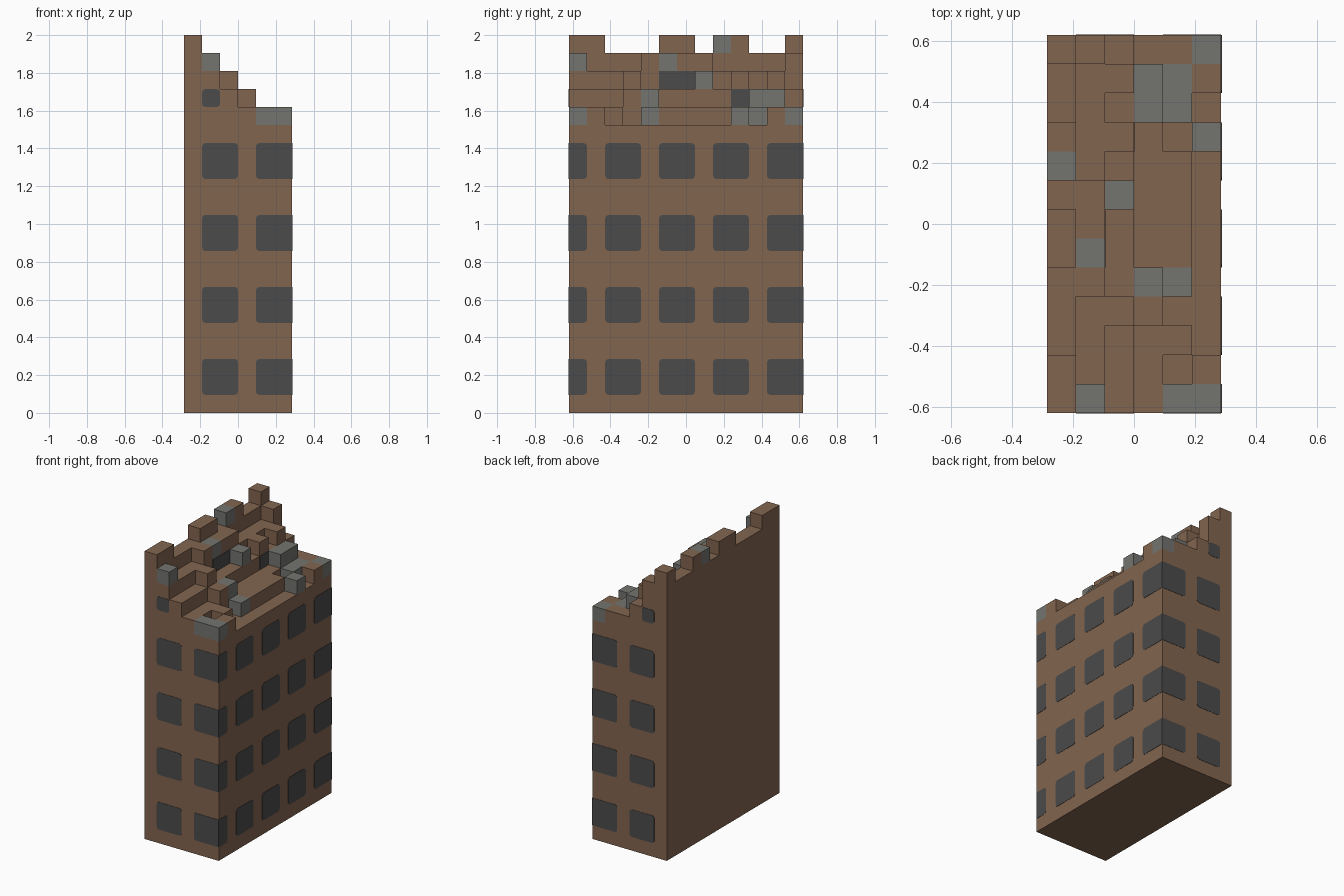
import bpy, bmesh, math
from mathutils import Vector

if "Cube" in bpy.data.objects:
    bpy.data.objects.remove(bpy.data.objects["Cube"], do_unlink=True)

U = 2 / 21            # block size
NX, NY = 6, 13        # blocks across and deep
HX, HY = NX * U / 2, NY * U / 2
THICK = 0.002


def material(name, rgb):
    m = bpy.data.materials.new(name)
    m.use_nodes = True
    m.diffuse_color = (*rgb, 1)
    m.node_tree.nodes["Principled BSDF"].inputs["Base Color"].default_value = (*rgb, 1)
    return m


BROWN = material("brown brick", (0.225, 0.13, 0.08))
GRAY = material("gray rubble", (0.172, 0.172, 0.16))
DARK = material("dark window", (0.07, 0.07, 0.07))


def finish(bm, name, mats):
    me = bpy.data.meshes.new(name)
    bm.to_mesh(me)
    bm.free()
    for m in mats:
        me.materials.append(m)
    ob = bpy.data.objects.new(name, me)
    bpy.context.collection.objects.link(ob)
    return ob


# Ruined top, one row per step from the tall side; # raised, G raised gray block
BASE = [20, 19, 18, 17, 16, 16]
STEPS = ["##...##.G#..#",
         "G...#G##....G".replace("....G", "....#"),
         "...#...G.#.#.",
         "...#G.....GG.",
         "G.#.G####.GG#",
         "G#.......G.#G"]


def height(i, j):
    if 0 <= i < NX and 0 <= j < NY:
        return BASE[i] + (STEPS[i][j] != ".")
    return 0


# Tower body: exposed faces of the stacked blocks
bm = bmesh.new()


def quad(points, gray):
    f = bm.faces.new([bm.verts.new((x * U - HX, y * U - HY, z * U)) for x, y, z in points])
    f.material_index = int(gray)


for i in range(NX):
    for j in range(NY):
        h, gray = height(i, j), STEPS[i][j] == "G"
        ring = [(i, j), (i + 1, j), (i + 1, j + 1), (i, j + 1)]
        quad([(*p, h) for p in ring], gray)
        quad([(*p, 0) for p in reversed(ring)], False)
        for k, (di, dj) in enumerate([(0, -1), (1, 0), (0, 1), (-1, 0)]):
            a, b = ring[k], ring[(k + 1) % 4]
            low = height(i + di, j + dj)
            levels = list(range(max(low, 16), h + 1))
            if low == 0:
                levels.insert(0, 0)
            for z0, z1 in zip(levels, levels[1:]):
                quad([(*a, z0), (*b, z0), (*b, z1), (*a, z1)], gray and z1 == h)
bmesh.ops.remove_doubles(bm, verts=bm.verts, dist=U / 100)
bmesh.ops.dissolve_limit(bm, angle_limit=0.01, verts=bm.verts, edges=bm.edges,
                         delimit={"MATERIAL"})
finish(bm, "tower_body", [BROWN, GRAY])


# Window plates: rounded panels lying on a wall, square where they meet a corner
def plate(bm, origin, along, out, a, b, z0, z1, round_a=True, round_b=True):
    pts = []
    corners = [(a, z0, 1, 1, round_a), (b, z0, -1, 1, round_b),
               (b, z1, -1, -1, round_b), (a, z1, 1, -1, round_a)]
    for k, (s, z, ds, dz, rounded) in enumerate(corners):
        r = 0.2 if rounded else 0
        for n in range(4 if rounded else 1):
            t = math.pi * (1 + k / 2 + n / 6)
            pts.append((s + r * ds + r * math.cos(t), z + r * dz + r * math.sin(t)))
    up = Vector((0, 0, U))
    vs = [bm.verts.new(origin + along * U * s + up * z) for s, z in pts]
    face = bm.faces.new(vs)
    ext = bmesh.ops.extrude_face_region(bm, geom=[face])["geom"]
    bmesh.ops.translate(bm, vec=out * THICK,
                        verts=[g for g in ext if isinstance(g, bmesh.types.BMVert)])


def finish_plates(bm, name):
    bmesh.ops.recalc_face_normals(bm, faces=bm.faces)
    finish(bm, name, [DARK])


X, Y = Vector((1, 0, 0)), Vector((0, 1, 0))
ROWS = range(1, 16, 4)

# Narrow walls, front and back
for name, side in (("front_windows", -1), ("back_windows", 1)):
    bm = bmesh.new()
    origin = Vector((-HX, side * HY, 0))
    for z in ROWS:
        plate(bm, origin, X, Y * side, 1, 3, z, z + 2)
        plate(bm, origin, X, Y * side, 4, 6, z, z + 2, round_b=False)
    plate(bm, origin, X, Y * side, 1, 2, 17, 18)
    finish_plates(bm, name)

# Long wall
bm = bmesh.new()
origin = Vector((HX, -HY, 0))
for z in ROWS:
    for y in range(-1, NY, 3):
        plate(bm, origin, Y, X, max(y, 0), y + 2, z, z + 2, y > 0, y + 2 < NY)
finish_plates(bm, "long_wall_windows")

# Window remains on the inner steps
bm = bmesh.new()
for column, y0, y1, z in ((2, 5, 7, 18), (3, 9, 10, 17)):
    plate(bm, Vector((column * U - HX, -HY, 0)), Y, X, y0, y1, z, z + 1, False, False)
finish_plates(bm, "inner_windows")
